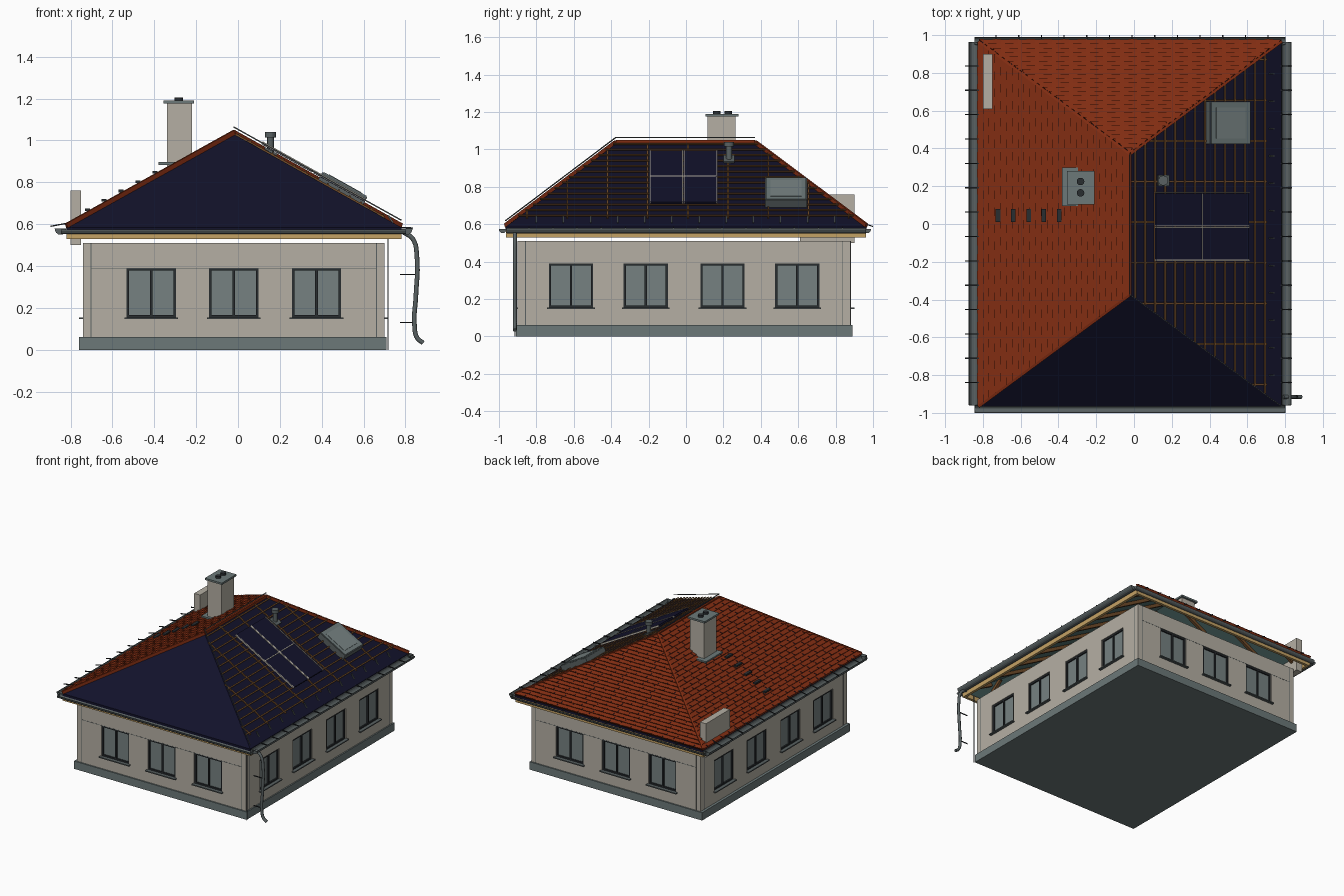
import bpy, bmesh, math
from mathutils import Vector as V, Matrix

if "Cube" in bpy.data.objects:
    bpy.data.objects.remove(bpy.data.objects["Cube"])


def material(name, *rgb):
    m = bpy.data.materials.new(name)
    m.use_nodes = True
    m.diffuse_color = (*rgb, 1)
    m.node_tree.nodes["Principled BSDF"].inputs["Base Color"].default_value = (*rgb, 1)
    return m


PLASTER = material("plaster", .46, .43, .37)
STONE = material("plinth grey", .15, .19, .19)
GLASS = material("window glass", .18, .22, .22)
DARK = material("dark frame", .022, .026, .03)
TILE = material("red tile", .22, .026, .006)
NAVY = material("navy membrane", .006, .006, .024)
BATTEN = material("batten wood", .16, .07, .022)
FASCIA = material("pale wood", .55, .36, .13)
TEAL = material("teal underside", .09, .17, .165)
METAL = material("grey metal", .1, .12, .122)
UP = V((0, 0, 1))


def finish(name, bm, *mats):
    me = bpy.data.meshes.new(name)
    bm.to_mesh(me)
    bm.free()
    for m in mats:
        me.materials.append(m)
    ob = bpy.data.objects.new(name, me)
    bpy.context.collection.objects.link(ob)
    return ob


def beam(bm, p, q, w, h, up=UP):
    """Rectangular bar from p to q, w wide and h deep along up."""
    p, q = V(p), V(q)
    d = (q - p).normalized()
    side = up.cross(d).normalized()
    rot = Matrix((d, side, d.cross(side))).transposed().to_4x4()
    bmesh.ops.create_cube(bm, size=1, matrix=Matrix.Translation((p + q) / 2) @ rot
                          @ Matrix.Diagonal(((q - p).length, w, h, 1)))


def beams(name, mat, bars):
    bm = bmesh.new()
    for b in bars:
        beam(bm, *b)
    return finish(name, bm, mat)


def block(x0, x1, y0, y1, z0, z1):
    y, z = (y0 + y1) / 2, (z0 + z1) / 2
    return (x0, y, z), (x1, y, z), y1 - y0, z1 - z0


def tube(name, mat, pts, r):
    cu = bpy.data.curves.new(name, "CURVE")
    cu.dimensions = "3D"
    cu.bevel_depth, cu.bevel_resolution, cu.use_fill_caps = r, 2, True
    cu.resolution_u = 6
    sp = cu.splines.new("BEZIER")
    sp.bezier_points.add(len(pts) - 1)
    for bp, co in zip(sp.bezier_points, pts):
        bp.co = co
        bp.handle_left_type = bp.handle_right_type = "AUTO"
    cu.materials.append(mat)
    ob = bpy.data.objects.new(name, cu)
    bpy.context.collection.objects.link(ob)


class Slope:
    """Roof plane addressed by distance s along the eave, t up, h outward."""
    def __init__(self, e0, e1, r0, r1):
        self.e0, self.len = e0, (e1 - e0).length
        self.a = (e1 - e0).normalized()
        self.lo, self.hi = (r0 - e0).dot(self.a), (r1 - e0).dot(self.a)
        self.rise = r0 - e0 - self.a * self.lo
        self.n = self.a.cross(self.rise).normalized()

    def at(self, s, t, h=0.0):
        s = min(max(s, self.lo * t), self.len + (self.hi - self.len) * t)
        return self.e0 + self.a * s + self.rise * t + self.n * h

    def top(self, s):
        return min(1, s / self.lo, (self.len - s) / (self.len - self.hi))


# Walls with window recesses
beams("plinth", STONE, [block(-.76, .71, -.91, .89, 0, .06)])
walls = beams("walls", PLASTER, [block(-.74, .70, -.9, .88, .05, .51)])
openings = []
SIDES = [(0, .89, (-.395, 0, .395)), (1, .72, (-.605, -.205, .205, .605)),
         (2, .89, (-.395, 0, .395)), (3, .72, (-.605, -.205, .205, .605))]
for k, dist, us in SIDES:
    for u in us:
        openings.append(Matrix.Translation((-.02, -.01, .272)) @ Matrix.Rotation(k * math.pi / 2, 4, "Z")
                        @ Matrix.Translation((u, -dist, 0)))


def at_openings(name, mat, bars):
    bm = bmesh.new()
    for m in openings:
        part = bmesh.new()
        for b in bars:
            beam(part, *b)
        part.transform(m)
        tmp = bpy.data.meshes.new("tmp")
        part.to_mesh(tmp)
        part.free()
        bm.from_mesh(tmp)
        bpy.data.meshes.remove(tmp)
    return finish(name, bm, mat)


cutter = at_openings("opening_cutter", DARK, [block(-.118, .118, -.05, .03, -.118, .118)])
cutter.hide_render = True
mod = walls.modifiers.new("openings", "BOOLEAN")
mod.object, mod.operation, mod.solver = cutter, "DIFFERENCE", "EXACT"
bpy.context.view_layer.objects.active = walls
bpy.ops.object.modifier_apply(modifier="openings")
bpy.data.objects.remove(cutter)

at_openings("window_glass", GLASS, [block(-.11, .11, .016, .024, -.11, .11)])
at_openings("window_frames", DARK,
            [block(x - .006, x + .006, .006, .028, -.118, .118) for x in (-.112, 0, .112)]
            + [block(-.118, .118, .006, .028, z - .006, z + .006) for z in (-.112, .112)])
at_openings("window_sills", METAL, [block(-.128, .128, -.02, .02, -.125, -.117)])
# Fine render joints on the walls
beams("wall_joints", METAL,
      [block(-.70, .66, y - .001, y + .001, .389, .392) for y in (-.9, .88)]
      + [block(x, x + .004, y - .001, y + .001, .06, .51) for x in (-.704, .66) for y in (-.9, .88)]
      + [block(x - .001, x + .001, y, y + .004, .06, .51) for x in (-.74, .70) for y in (-.86, .836)])

# Hipped roof shell
A, B, C, D = [V((x, y, .585)) for x, y in ((-.82, -.965), (.78, -.965), (.78, .965), (-.82, .965))]
R1, R2 = V((-.02, -.375, 1.03)), V((-.02, .37, 1.03))
front, right = Slope(A, B, R1, R1), Slope(B, C, R1, R2)
back, left = Slope(C, D, R2, R2), Slope(D, A, R2, R1)
bm = bmesh.new()
hi = [bm.verts.new(p) for p in (A, B, C, D, R1, R2)]
lo = [bm.verts.new(p - UP * .018) for p in (A, B, C, D, R1, R2)]
for f in ((0, 1, 4), (1, 2, 5, 4), (2, 3, 5), (3, 0, 4, 5)):
    bm.faces.new([hi[i] for i in f])
    bm.faces.new([lo[i] for i in reversed(f)]).material_index = 1
for i in range(4):
    j = (i + 1) % 4
    bm.faces.new((lo[i], lo[j], hi[j], hi[i]))
finish("roof_membrane", bm, NAVY, TEAL)

# Overlapping tiles on the left and back slopes
for name, s in (("left_tiles", left), ("back_tiles", back)):
    bm = bmesh.new()
    rows, width = 26, .045
    for r in range(rows):
        t0, t1 = r / rows, (r + 1) / rows
        for c in range(-1, int(s.len / width) + 1):
            u0 = (c + r % 2 / 2) * width
            u1 = u0 + width
            h = .019 + .003 * (c % 2)
            if (s.at(u1, t0) - s.at(u0, t0)).length < 1e-4:
                continue
            p = [bm.verts.new(q) for q in (s.at(u0, t0, h), s.at(u1, t0, h), s.at(u1, t1, .012),
                                           s.at(u0, t1, .012), s.at(u0, t0), s.at(u1, t0))]
            bm.faces.new(p[:4])
            bm.faces.new((p[4], p[5], p[1], p[0]))
    bmesh.ops.dissolve_degenerate(bm, dist=1e-5, edges=bm.edges)
    finish(name, bm, TILE)
lift = UP * .008
beams("tile_edge_trim", TILE, [(p + lift, q + lift, .014, .022)
                              for p, q in ((A, R1), (C, R2), (D, R2), (R1, R2))])

# Open battens on the right slope
spots = [.115 + .215 * i for i in range(9)]
beams("counter_battens", BATTEN, [(right.at(s, .1, .004), right.at(s, right.top(s), .004), .01, .008, right.n)
                                  for s in spots if right.top(s) > .12])
beams("tile_battens", BATTEN, [(right.at(0, t, .011), right.at(9, t, .011), .009, .007, right.n)
                               for t in [.115 + .066 * i for i in range(14)]])
beams("rafters", BATTEN, [(s.at(u, .01, -.03), s.at(u, s.top(u), -.03), .02, .024, s.n)
                          for s in (front, right, back, left)
                          for u in [.115 + .2125 * i for i in range(9)] if .05 < u < s.len - .05])
rail = UP * .034
beams("ridge_and_hip_rails", METAL, [(p + rail, q + rail, .005, .005) for p, q in ((R1, R2), (B, R1))])

# Eave boards, gutters, hooks
beams("eave_boards", FASCIA, [block(-.82, .78, y - .01, y + .01, .53, .566) for y in (-.953, .953)]
      + [block(x - .01, x + .01, -.96, .96, .53, .566) for x in (-.81, .77)])


def gutter(name, p, q, r):
    p, q = V(p), V(q)
    side = UP.cross(q - p).normalized()
    bm = bmesh.new()
    ends = []
    for e in (p, q):
        ends.append([bm.verts.new(e + side * r * math.cos(a) - UP * r * 1.1 * math.sin(a))
                     for a in [math.pi * i / 8 for i in range(9)]])
    for i in range(8):
        bm.faces.new((ends[0][i], ends[0][i + 1], ends[1][i + 1], ends[1][i]))
    for e in ends:
        bm.faces.new(e)
    ob = finish(name, bm, METAL)
    ob.modifiers.new("thickness", "SOLIDIFY").thickness = .004


gutter("left_gutter", (-.848, -.96, .58), (-.848, .96, .58), .025)
gutter("right_gutter", (.806, -.96, .58), (.806, .96, .58), .025)
gutter("front_gutter", (-.845, -.98, .575), (.8, -.98, .575), .018)
gutter("back_gutter", (-.845, .969, .575), (.8, .969, .575), .018)
ys = [-.84 + .129 * i for i in range(14)]
beams("eave_hooks", DARK, [((-.82, y, .604), (-.895, y, .59), .006, .006) for y in ys]
      + [((x, .95, .604), (x, 1, .588), .006, .006) for x in [-.73 + .12 * i for i in range(13)]]
      + [((.775, y, .585), (.836, y, .582), .006, .006) for y in ys])
beams("snow_pins", METAL, [(right.at(s, .05), right.at(s, .09, .02), .008, .008)
                           for s in [.165 + .145 * i for i in range(12)]])

# Downpipe with brackets
tube("downpipe", METAL, [(.79, -.915, .562), (.835, -.915, .53), (.855, -.915, .44), (.85, -.915, .26),
                         (.843, -.915, .12), (.857, -.915, .055), (.885, -.915, .033)], .011)
beams("downpipe_brackets", DARK, [((.775, -.915, z), (.845, -.915, z), .006, .006) for z in (.36, .13)])
beams("corner_rod", METAL, [block(.713, .718, -.917, -.912, 0, .54)])


# Panels and skylight lying on the right slope
def on_right(x0, x1, y, w, h, thick):
    t0, t1 = (.78 - x1) / .8, (.78 - x0) / .8
    return right.at(y + .965, t0, h), right.at(y + .965, t1, h), w, thick, right.n


beams("solar_panels", NAVY, [on_right(x, x + .243, y, .172, .028, .012) for x in (.10, .35) for y in (-.104, .076)])
beams("solar_rails", PLASTER, [on_right(.1, .595, y, .006, .031, .012) for y in (-.192, -.018, -.01, .166)]
      + [on_right(.344, .349, -.014, .35, .031, .010)])
beams("skylight_frame", METAL, [on_right(.38, .595, .535, .225, .024, .045)])
beams("skylight_rim", STONE, [on_right(.385, .59, .535, .215, .048, .006)])
beams("skylight_glass", GLASS, [on_right(.41, .565, .535, .165, .05, .007)])


def cylinder(name, mat, x, y, z0, z1, r):
    bm = bmesh.new()
    bmesh.ops.create_cone(bm, cap_ends=True, segments=20, radius1=r, radius2=r, depth=z1 - z0,
                          matrix=Matrix.Translation((x, y, (z0 + z1) / 2)))
    finish(name, bm, mat)


# Vent, chimney, roof steps and the wall block
cylinder("vent_pipe", METAL, .155, .23, .9, 1.03, .016)
cylinder("vent_cap", METAL, .155, .23, 1.015, 1.04, .026)
beams("vent_flashing", METAL, [on_right(.12, .18, .23, .06, .014, .01)])
beams("chimney", PLASTER, [block(-.34, -.22, .115, .265, .84, 1.178)])
beams("chimney_cap", STONE, [block(-.355, -.21, .103, .28, 1.176, 1.19)])
beams("chimney_flashing", STONE, [block(-.38, -.27, .095, .3, .884, .896)])
for y in (.165, .225):
    cylinder("chimney_pot", DARK, -.283, y, 1.18, 1.205, .02)
steps = [-.72 + .081 * i for i in range(5)]
beams("roof_steps", DARK, [block(x - .012, x + .012, .01, .08, z + .022, z + .034)
                           for x, z in [(x, .585 + (x + .82) * .556) for x in steps]])
beams("eave_wall_block", PLASTER, [block(-.80, -.75, .61, .9, .5, .76)])
